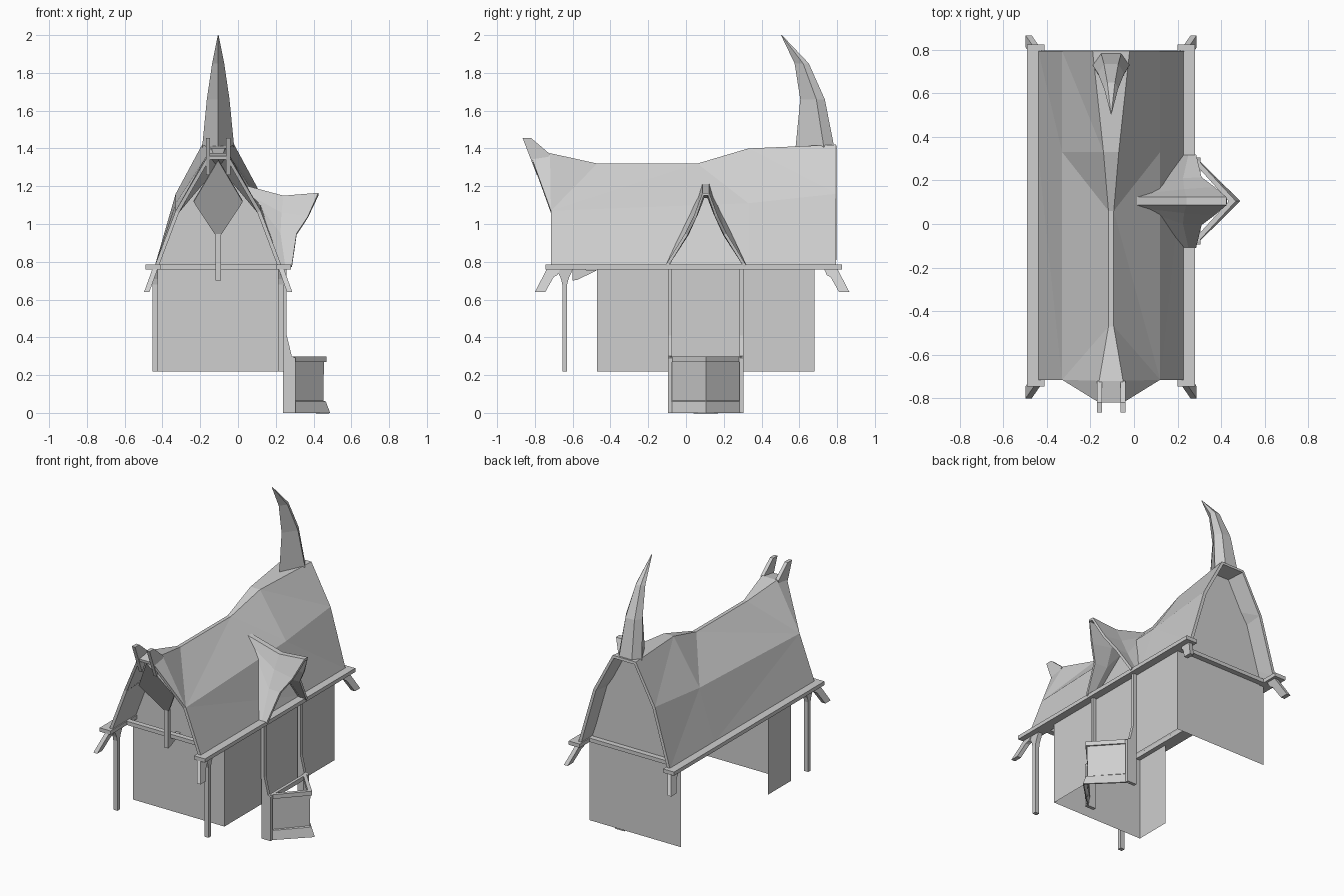
import bpy, bmesh
from mathutils import Vector

cube = bpy.data.objects.get("Cube")
if cube:
    bpy.data.objects.remove(cube)

CX = -0.105          # centre line of the house
EAVE = 0.78
DY = 0.105           # centre line of the dormer

grey = bpy.data.materials.new("plain grey")
grey.use_nodes = True
grey.diffuse_color = (0.62, 0.62, 0.62, 1)
grey.node_tree.nodes["Principled BSDF"].inputs["Base Color"].default_value = (0.62, 0.62, 0.62, 1)


def make(name, verts, faces, thick=0.0, offset=-1):
    mesh = bpy.data.meshes.new(name)
    mesh.from_pydata([tuple(v) for v in verts], [], faces)
    bm = bmesh.new()
    bm.from_mesh(mesh)
    bmesh.ops.remove_doubles(bm, verts=bm.verts, dist=1e-5)
    bmesh.ops.recalc_face_normals(bm, faces=bm.faces)
    bm.to_mesh(mesh)
    bm.free()
    mesh.materials.append(grey)
    ob = bpy.data.objects.new(name, mesh)
    bpy.context.collection.objects.link(ob)
    if thick:
        mod = ob.modifiers.new("thickness", 'SOLIDIFY')
        mod.thickness, mod.offset = thick, offset
    return ob


def loft(name, rows, closed=False, caps=False, thick=0.0, offset=-1):
    """Skin rows of points into one surface."""
    n = len(rows[0])
    verts = [p for r in rows for p in r]
    faces = []
    for i in range(len(rows) - 1):
        for j in range(n if closed else n - 1):
            k = (j + 1) % n
            faces.append((i * n + j, i * n + k, (i + 1) * n + k, (i + 1) * n + j))
    if caps:
        faces += [tuple(range(n)), tuple((len(rows) - 1) * n + j for j in range(n))]
    return make(name, verts, faces, thick, offset)


def prism(name, a, b):
    """Solid between two matching outlines."""
    return loft(name, [a, b], closed=True, caps=True)


def box(name, x, y, z):
    ring = lambda h: [(x[0], y[0], h), (x[1], y[0], h), (x[1], y[1], h), (x[0], y[1], h)]
    return prism(name, ring(z[0]), ring(z[1]))


# Main roof: ridge stations (y, half width, z), with a crease running down each slope
ridge = [(-0.82, 0.055, 1.36), (-0.72, 0.055, 1.375), (-0.47, 0.012, 1.32),
         (0.06, 0.012, 1.32), (0.33, 0.035, 1.40), (0.795, 0.085, 1.42)]
crease = [(-0.715, 1.07), (0.33, 1.11), (0.795, 1.16)]
verts, faces = [], []
for s in (-1, 1):
    verts += [(CX + s * w, y, z) for y, w, z in ridge]
    verts += [(CX + s * 0.225, y, z) for y, z in crease]
    verts += [(CX + s * 0.335, y, EAVE) for y, z in crease]
    o = 0 if s < 0 else 12
    slope = [(0, 1, 6), (1, 2, 6), (2, 3, 7, 6), (3, 4, 7), (4, 5, 8, 7),
             (6, 7, 10, 9), (7, 8, 11, 10)]
    faces += [tuple(o + i for i in f) for f in slope]
faces += [(i, i + 1, i + 13, i + 12) for i in range(5)]
roof = make("main_roof", verts, faces, 0.02)
bm = bmesh.new()
bm.from_mesh(roof.data)
bmesh.ops.triangulate(bm, faces=[f for f in bm.faces if len(f.verts) == 4])
bm.normal_update()
if sum(f.normal.z for f in bm.faces) < 0:
    bmesh.ops.reverse_faces(bm, faces=bm.faces)
bm.to_mesh(roof.data)
bm.free()


# Walls with gables, the left side mostly open
def gable_wall(name, y, mid, top):
    half = [(0.335, 0.22), (0.335, EAVE), (0.215, mid), (top[0], top[1])]
    pts = [(CX + x, y, z) for x, z in half] + [(CX - x, y, z) for x, z in reversed(half)]
    make(name, pts, [tuple(range(len(pts)))])


gable_wall("front_wall", -0.47, 1.07, (0.01, 1.305))
gable_wall("back_wall", 0.68, 1.14, (0.065, 1.40))
for name, s, y1 in (("right_side_wall", 1, 0.68), ("left_wall_return", -1, -0.23)):
    x = CX + s * 0.335
    make(name, [(x, -0.47, 0.22), (x, y1, 0.22), (x, y1, EAVE), (x, -0.47, EAVE)], [(0, 1, 2, 3)])

# Eave beams, corner brackets and porch posts, mirrored across the centre line
bracket = [(-0.665, 0.765), (-0.68, 0.73), (-0.70, 0.72), (-0.745, 0.64), (-0.80, 0.64), (-0.735, 0.765)]
for s, side in ((-1, "a"), (1, "b")):
    beam = sorted((CX + s * 0.305, CX + s * 0.385))
    box("eave_beam_" + side, beam, (-0.745, 0.825), (0.76, 0.785))
    for end, flip in (("front", 1), ("back", -1)):
        shear = [[(CX + s * (0.335 + (0.76 - z) * 0.36) + t, y if flip > 0 else 0.065 - y, z)
                  for y, z in bracket] for t in (-0.014, 0.014)]
        prism(end + "_bracket_" + side, *shear)
    px = CX + s * 0.333
    rows = []
    for z, hy in ((0.22, 0.013), (0.68, 0.013), (0.71, 0.02), (0.765, 0.045)):
        rows.append([(px + a * 0.015, -0.642 + b * hy, z) for a, b in ((-1, -1), (1, -1), (1, 1), (-1, 1))])
    loft("porch_post_" + side, rows, closed=True, caps=True)
    # Upright ridge prong at the front
    prong = [(-0.865, 1.455), (-0.82, 1.455), (-0.72, 1.37), (-0.79, 1.26)]
    prism("ridge_prong_" + side, *[[(CX + s * w, y, z) for y, z in prong] for w in (0.042, 0.065)])

for name, y in (("front_cross_beam", (-0.575, -0.54)), ("back_cross_beam", (0.685, 0.72))):
    box(name, (CX - 0.385, CX + 0.385), y, (0.76, 0.785))

# Sloping gable panel with its hanging post
panel = [(0, -0.80, 1.34), (0.13, -0.695, 1.12), (0.015, -0.59, 0.945),
         (-0.015, -0.59, 0.945), (-0.13, -0.695, 1.12)]
make("gable_panel", [(CX + x, y, z) for x, y, z in panel], [(0, 1, 2, 3, 4)], 0.015, 0)
hang = [(-0.60, 0.95), (-0.60, 0.70), (-0.575, 0.705), (-0.47, 0.755), (-0.575, 0.76), (-0.575, 0.95)]
prism("hanging_post", *[[(CX + t, y, z) for y, z in hang] for t in (-0.015, 0.015)])

# Curved horn on the back of the ridge: (front y, side y, back y, half width, z)
horn = [(0.58, 0.73, 0.785, 0.085, 1.405), (0.605, 0.69, 0.735, 0.06, 1.66),
        (0.575, 0.62, 0.65, 0.032, 1.85), (0.503, 0.505, 0.508, 0.002, 2.0)]
loft("ridge_horn", [[(CX, f, z), (CX + w, m, z), (CX + w * 0.55, b, z), (CX - w * 0.55, b, z),
                     (CX - w, m, z)] for f, m, b, w, z in horn], closed=True, caps=True)

# Dormer roof: back, middle and front section, each from ridge to eave as (x, half width, z)
back = [(0.0, 0.018, 1.215), (0.05, 0.035, 1.16), (0.11, 0.065, 1.10), (0.225, 0.215, 0.78)]
middle = [(0.24, 0.018, 1.15), (0.23, 0.055, 1.06), (0.225, 0.105, 0.95), (0.25, 0.215, 0.78)]
front = [(0.425, 0.018, 1.165), (0.37, 0.065, 1.04), (0.31, 0.11, 0.95), (0.285, 0.215, 0.78)]
rows = []
for sec in (back, middle, front):
    rows.append([(x, DY - w, z) for x, w, z in reversed(sec)] + [(x, DY + w, z) for x, w, z in sec])
loft("dormer_roof", rows, thick=0.016)

# Dormer posts, running down to the ground
post = [(0.235, 0.77), (0.258, 0.77), (0.258, 0.41), (0.285, 0.30), (0.305, 0.29), (0.305, 0), (0.238, 0)]
for s, side in ((-1, "front"), (1, "back")):
    prism("dormer_post_" + side, *[[(x, DY + s * w, z) for x, z in post] for w in (0.178, 0.2)])


# Pointed balcony with flared skirt and top rail
def vee(reach, half, z):
    return [(0.29, DY - half, z), (reach, DY, z), (0.29, DY + half, z)]


loft("balcony_skirt", [vee(0.488, 0.195, 0.0), vee(0.465, 0.185, 0.06), vee(0.452, 0.18, 0.065),
                       vee(0.455, 0.18, 0.275)], thick=0.008)
rail = []
for reach, half, z in ((0.468, 0.192, 0.27), (0.468, 0.192, 0.298), (0.435, 0.16, 0.298), (0.435, 0.16, 0.27)):
    rail.append(vee(reach, half, z))
loft("balcony_rail", rail + [rail[0]])
box("balcony_back_rail", (0.285, 0.305), (DY - 0.18, DY + 0.18), (0.27, 0.298))
